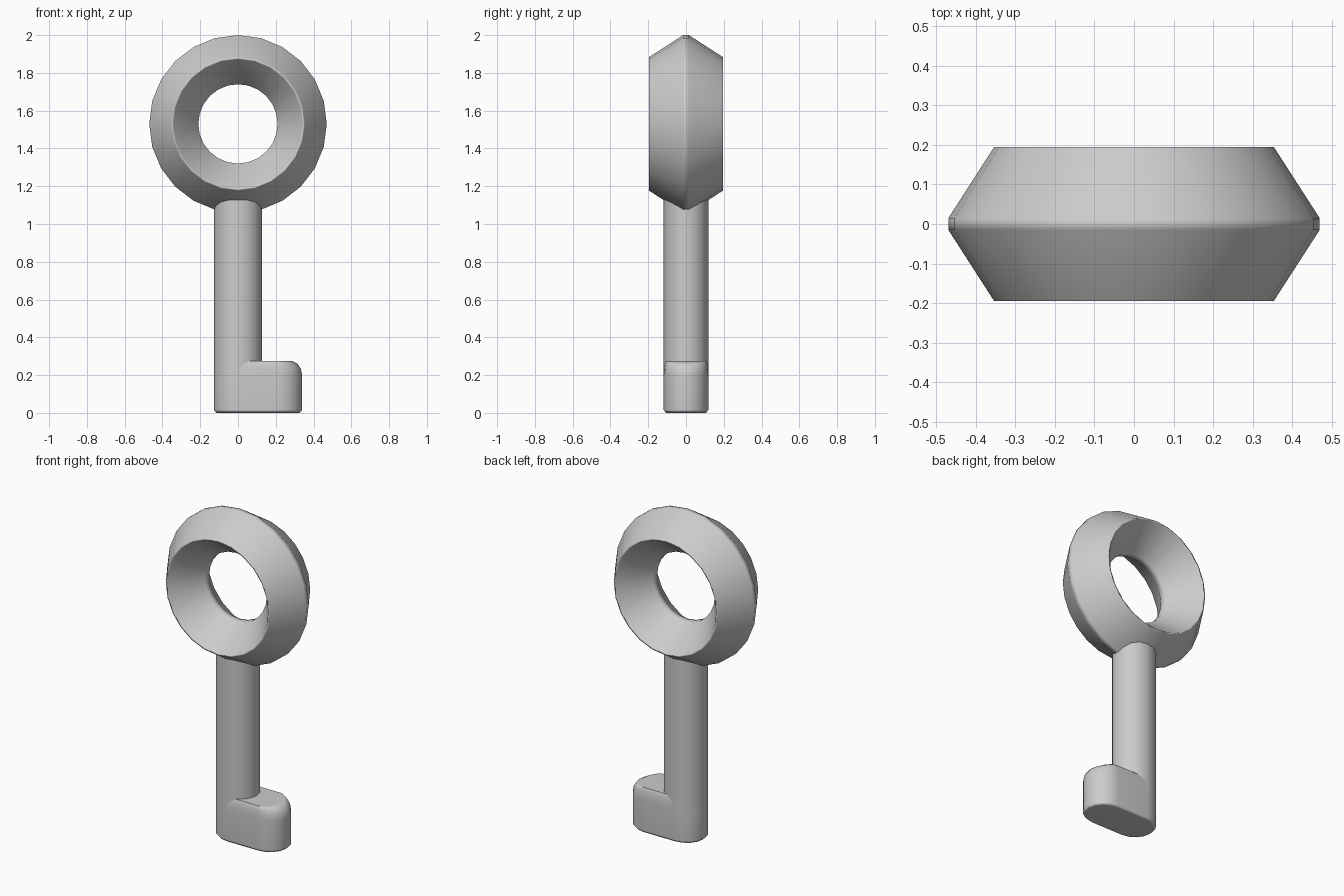
import bpy, bmesh, math

cube = bpy.data.objects.get("Cube")
if cube:
    bpy.data.objects.remove(cube, do_unlink=True)

grey = bpy.data.materials.new("light_grey")
grey.use_nodes = True
GREY = (0.6, 0.6, 0.6, 1)
grey.diffuse_color = GREY
grey.node_tree.nodes["Principled BSDF"].inputs["Base Color"].default_value = GREY

RX, RY = 0.128, 0.118   # shaft radii
TIP = 0.34              # far end of the bit
SIDES = 16


def loft(name, rings, closed):
    """Skin a list of point rings; cap the ends or join last to first."""
    bm = bmesh.new()
    loops = [[bm.verts.new(p) for p in ring] for ring in rings]
    pairs = list(zip(loops, loops[1:]))
    if closed:
        pairs.append((loops[-1], loops[0]))
    else:
        bm.faces.new(loops[0])
        bm.faces.new(loops[-1])
    for a, b in pairs:
        n = len(a)
        for i in range(n):
            j = (i + 1) % n
            bm.faces.new((a[i], a[j], b[j], b[i]))
    bmesh.ops.recalc_face_normals(bm, faces=bm.faces)
    mesh = bpy.data.meshes.new(name)
    bm.to_mesh(mesh)
    bm.free()
    mesh.materials.append(grey)
    obj = bpy.data.objects.new(name, mesh)
    bpy.context.collection.objects.link(obj)
    bpy.ops.object.select_all(action='DESELECT')
    obj.select_set(True)
    bpy.context.view_layer.objects.active = obj
    bpy.ops.object.shade_smooth_by_angle(angle=math.radians(60))
    normals = obj.modifiers.new("even_shading", 'WEIGHTED_NORMAL')
    normals.keep_sharp = True
    return obj


def turn(radius, y, count=24, height=1.53):
    """Circle around the y axis."""
    angles = [math.tau * i / count for i in range(count)]
    return [(radius * math.cos(a), y, height + radius * math.sin(a)) for a in angles]


def stadium(z, inset_x, inset_y):
    """Elongated outline running from the shaft to the bit tip."""
    ring = []
    for start, centre in ((-90, TIP - RX), (90, 0)):
        for i in range(SIDES // 2 + 1):
            a = math.radians(start + 360 * i / SIDES)
            ring.append((centre + (RX - inset_x) * math.cos(a),
                         (RY - inset_y) * math.sin(a), z))
    return ring


# Ring handle with a diamond cross-section and narrow edge flats
half = [(0.47, 0.015), (0.354, 0.195), (0.342, 0.195), (0.21, 0.02)]
profile = half + [(r, -y) for r, y in reversed(half)]
loft("ring_handle", [turn(r, y) for r, y in profile], True)

# Round shaft, running up into the ring
shaft_rings = []
for z in (0.18, 1.15):
    shaft_rings.append([(RX * math.cos(math.tau * i / SIDES),
                         RY * math.sin(math.tau * i / SIDES), z) for i in range(SIDES)])
loft("shaft", shaft_rings, False)

# Bit at the foot, with a small lower bevel and a rounded upper end
layers = [(0, 0.015, 0.012), (0.015, 0, 0), (0.2, 0, 0),
          (0.235, 0.008, 0.002), (0.26, 0.025, 0.006), (0.275, 0.055, 0.012)]
loft("key_bit", [stadium(*layer) for layer in layers], False)
